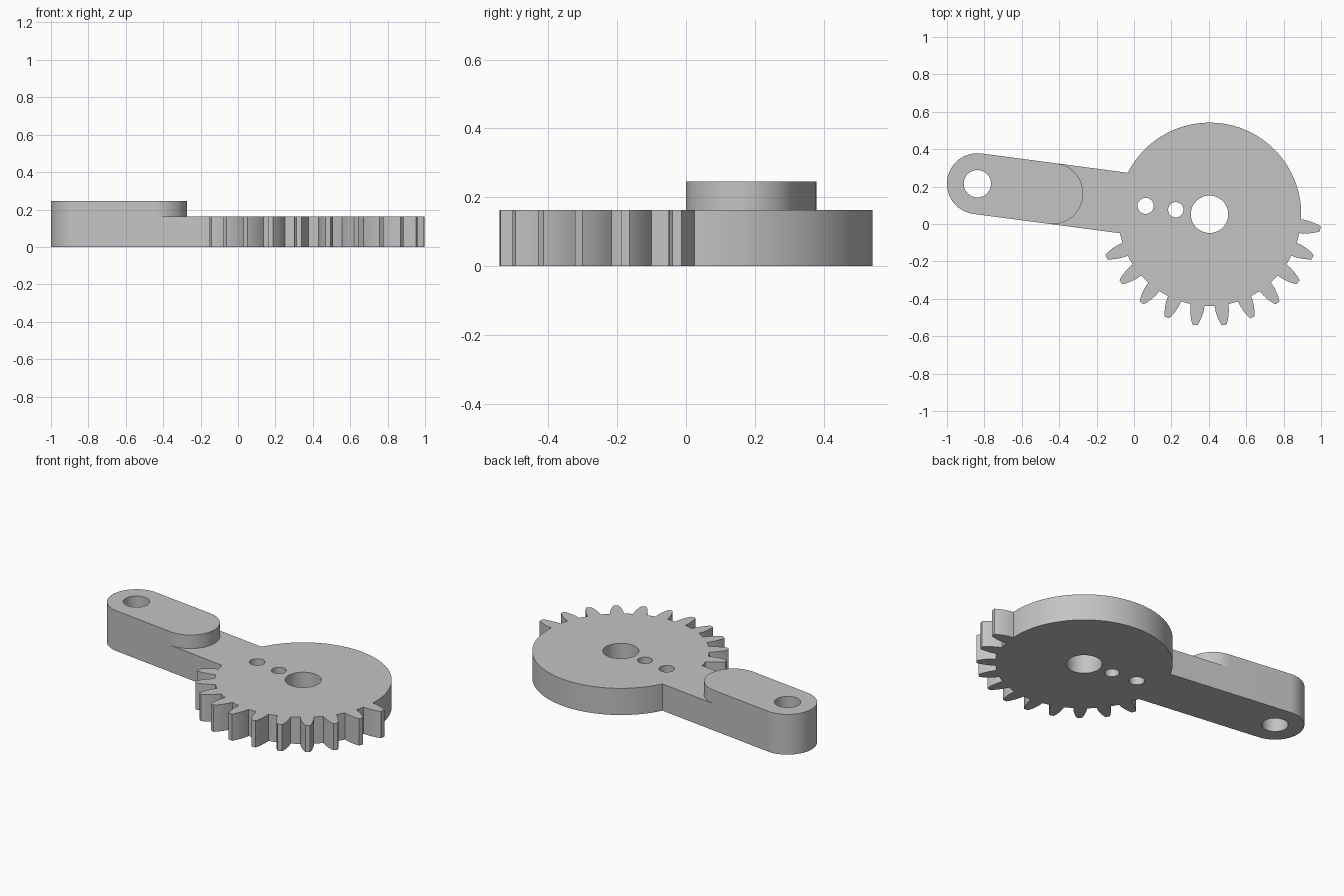
import bpy, bmesh
from math import radians, sin, cos, asin, degrees
from mathutils import Vector

cube = bpy.data.objects.get("Cube")
if cube:
    bpy.data.objects.remove(cube, do_unlink=True)

HUB = Vector((0.404, 0.052))      # gear axis
ROOT_R = 0.49                     # disc and tooth root radius
ARM_W = 0.163                     # half width of arm
ARM_DIR = 172.5                   # direction of arm, degrees
PLATE_H, BOSS_H = 0.163, 0.246
STEP, END = 0.846, 1.252          # boss centres along the arm

grey = bpy.data.materials.new("grey_metal")
grey.use_nodes = True
colour = (0.55, 0.55, 0.55, 1)
grey.diffuse_color = colour
grey.node_tree.nodes["Principled BSDF"].inputs["Base Color"].default_value = colour


def polar(r, deg):
    return Vector((r * cos(radians(deg)), r * sin(radians(deg))))


def arc(dist, r, start, end, n=32):
    """Arc centred at a distance along the arm."""
    c = HUB + polar(dist, ARM_DIR)
    return [c + polar(r, start + (end - start) * i / n) for i in range(n + 1)]


def hole(dist, r):
    return arc(dist, r, 360, 0, 48)[:-1]


def wall(bm, pts, z0, z1, closed=False):
    pairs = list(zip(pts, pts[1:] + pts[:1]))
    for a, b in pairs if closed else pairs[:-1]:
        bm.faces.new([bm.verts.new((p.x, p.y, z))
                      for p, z in ((a, z0), (b, z0), (b, z1), (a, z1))])


def cap(bm, loops, z, up):
    edges = []
    for loop in loops:
        vs = [bm.verts.new((p.x, p.y, z)) for p in loop]
        edges += [bm.edges.new(e) for e in zip(vs, vs[1:] + vs[:1])]
    new = bmesh.ops.triangle_fill(bm, edges=edges, use_beauty=True, normal=(0, 0, 1))
    for f in new["geom"]:
        if isinstance(f, bmesh.types.BMFace):
            f.normal_update()
            if (f.normal.z > 0) != up:
                f.normal_flip()


def finish(bm, name):
    bmesh.ops.remove_doubles(bm, verts=bm.verts, dist=0.0001)
    mesh = bpy.data.meshes.new(name)
    bm.to_mesh(mesh)
    bm.free()
    mesh.materials.append(grey)
    obj = bpy.data.objects.new(name, mesh)
    bpy.context.collection.objects.link(obj)
    bpy.ops.object.select_all(action="DESELECT")
    obj.select_set(True)
    bpy.context.view_layer.objects.active = obj
    bpy.ops.object.shade_smooth_by_angle(angle=radians(25))


# Tooth flank as radius and half width, mirrored about each tooth centre
flank = [(ROOT_R, 0.0375), (0.52, 0.036), (0.55, 0.030), (0.577, 0.022), (0.597, 0.013)]
tooth = [(r, -w) for r, w in flank] + [(r, w) for r, w in reversed(flank)]

# Sector gear outline: teeth, plain rim, then back along the arm
spread = degrees(asin(ARM_W / ROOT_R))
outline = [HUB + polar(ROOT_R, ARM_DIR + spread)]
for i in range(11):
    centre = 202.5 + 15 * i
    outline += [HUB + polar(r, centre + degrees(w / r)) for r, w in tooth]
    if i < 10:
        outline.append(HUB + polar(ROOT_R, centre + 7.5))
rim_start = 352.5 + degrees(0.0375 / ROOT_R)
rim_end = 360 + ARM_DIR - spread
outline += arc(0, ROOT_R, rim_start, rim_end, 72)[1:]

# Gear plate and lower arm, open where it joins the pivot boss
seam = arc(STEP, ARM_W, ARM_DIR - 90, ARM_DIR - 270)
holes = [hole(0, 0.1), hole(0.182, 0.041), hole(0.345, 0.043)]
bm = bmesh.new()
wall(bm, [seam[-1]] + outline + [seam[0]], 0, PLATE_H)
for h in holes:
    wall(bm, h, 0, PLATE_H, True)
for z, up in ((0, False), (PLATE_H, True)):
    cap(bm, [outline + seam] + holes, z, up)
finish(bm, "sector_gear")

# Taller pivot boss at the end of the arm
inner = seam[::-1]
outer = arc(END, ARM_W, ARM_DIR - 90, ARM_DIR + 90)
pin_hole = hole(END, 0.073)
bm = bmesh.new()
wall(bm, inner, PLATE_H, BOSS_H)
wall(bm, [inner[-1]] + outer + [inner[0]], 0, BOSS_H)
wall(bm, pin_hole, 0, BOSS_H, True)
for z, up in ((0, False), (BOSS_H, True)):
    cap(bm, [inner + outer, pin_hole], z, up)
finish(bm, "pivot_boss")
